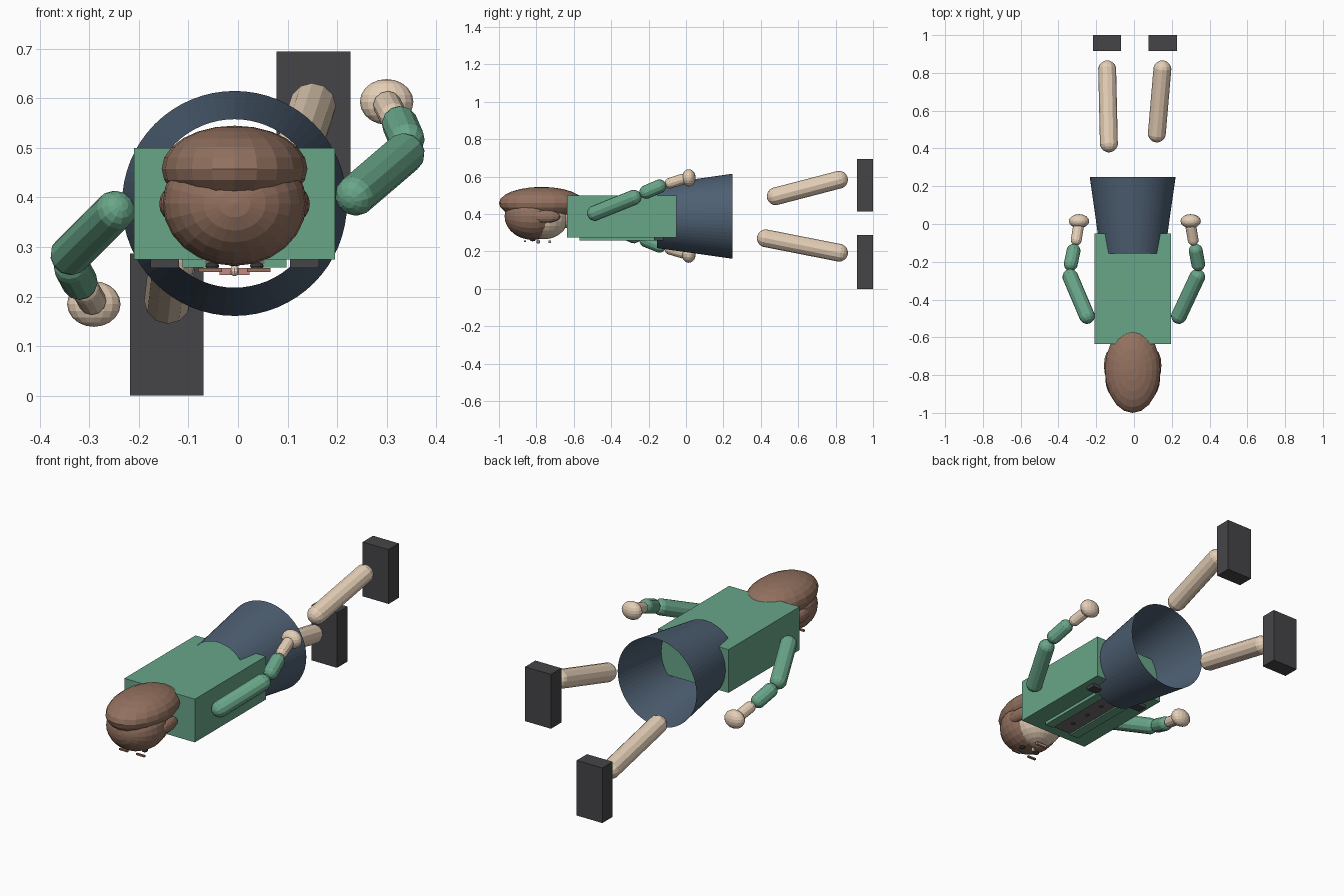
import bpy, bmesh
from mathutils import Vector, Matrix

if "Cube" in bpy.data.objects:
    bpy.data.objects.remove(bpy.data.objects["Cube"])


def mat(name, r, g, b):
    m = bpy.data.materials.new(name)
    m.diffuse_color = (r, g, b, 1)
    m.use_nodes = True
    m.node_tree.nodes["Principled BSDF"].inputs["Base Color"].default_value = m.diffuse_color
    return m


SKIN = mat("skin", 0.78, 0.62, 0.47)
HAIR = mat("hair", 0.29, 0.165, 0.115)
GREEN = mat("green", 0.14, 0.38, 0.25)
NAVY = mat("navy", 0.075, 0.115, 0.17)
DARK = mat("dark", 0.06, 0.06, 0.065)
GREY = mat("grey", 0.16, 0.15, 0.15)
PINK = mat("pink", 0.55, 0.25, 0.22)
CX = -0.007


def finish(bm, name, m):
    bmesh.ops.recalc_face_normals(bm, faces=bm.faces)
    me = bpy.data.meshes.new(name)
    bm.to_mesh(me)
    bm.free()
    me.materials.append(m)
    ob = bpy.data.objects.new(name, me)
    bpy.context.collection.objects.link(ob)
    return ob


def box(name, m, x, y, z):
    bm = bmesh.new()
    bmesh.ops.create_cube(bm, size=1)
    for v in bm.verts:
        v.co = Vector([(a + b) / 2 + (b - a) * c for (a, b), c in zip((x, y, z), v.co)])
    return finish(bm, name, m)


def ellipsoid(name, m, c, r, seg=16, rings=10, along_y=False):
    bm = bmesh.new()
    bmesh.ops.create_uvsphere(bm, u_segments=seg, v_segments=rings, radius=1)
    if along_y:
        bmesh.ops.rotate(bm, verts=bm.verts, matrix=Matrix.Rotation(1.5707963, 3, 'X'))
    for v in bm.verts:
        v.co = Vector([p + q * s for p, q, s in zip(c, v.co, r)])
    return finish(bm, name, m)


def capsule(name, m, a, b, r, seg=12):
    # odd ring count leaves an edge band that becomes the straight tube
    a, b = Vector(a), Vector(b)
    bm = bmesh.new()
    bmesh.ops.create_uvsphere(bm, u_segments=seg, v_segments=9, radius=r)
    rot = (b - a).to_track_quat('Z', 'Y')
    for v in bm.verts:
        v.co = (b if v.co.z > 0 else a) + rot @ v.co
    return finish(bm, name, m)


def tube(name, m, y0, r0, y1, r1, z, seg, caps):
    bm = bmesh.new()
    bmesh.ops.create_cone(bm, cap_ends=caps, segments=seg, radius1=r1, radius2=r0, depth=y1 - y0)
    bmesh.ops.rotate(bm, verts=bm.verts, matrix=Matrix.Rotation(1.5707963, 3, 'X'))
    bmesh.ops.translate(bm, verts=bm.verts, vec=(CX, (y0 + y1) / 2, z))
    return finish(bm, name, m)


# Torso and open skirt
box("torso", GREEN, (-0.21, 0.196), (-0.635, -0.05), (0.275, 0.50))
tube("skirt", NAVY, -0.155, 0.17, 0.248, 0.227, 0.388, 64, False)

# Jacket front: panel, buttons, lapels, pockets
box("shirt_panel", GREY, (CX - 0.06, CX + 0.06), (-0.57, -0.17), (0.266, 0.277))
for i, y in enumerate((-0.48, -0.37, -0.26)):
    ellipsoid(f"button_{i}", DARK, (CX, y, 0.265), (0.011, 0.011, 0.005), 10, 6)
for side, s in (("left", -1), ("right", 1)):
    xs = sorted((CX + s * 0.055, CX + s * 0.105))
    box(f"lapel_{side}", GREEN, xs, (-0.57, -0.17), (0.259, 0.277))
    xs = sorted((CX + s * 0.112, CX + s * 0.17))
    box(f"pocket_{side}", DARK, xs, (-0.17, -0.12), (0.258, 0.277))

# Head, neck and hair
ellipsoid("head", SKIN, (CX, -0.76, 0.388), (0.128, 0.135, 0.123), 24, 14)
tube("neck", SKIN, -0.69, 0.06, -0.62, 0.06, 0.385, 16, True)
ellipsoid("hair_cap", HAIR, (CX, -0.82, 0.388), (0.145, 0.15, 0.126), 24, 14, True)
ellipsoid("hair_back", HAIR, (CX, -0.772, 0.458), (0.147, 0.228, 0.087), 20, 12)

# Face details and side hair
ellipsoid("nose", SKIN, (CX, -0.79, 0.252), (0.01, 0.01, 0.011), 10, 6)
box("mouth", PINK, (CX - 0.03, CX + 0.03), (-0.735, -0.722), (0.244, 0.258))
for side, s in (("left", -1), ("right", 1)):
    ellipsoid(f"side_hair_{side}", HAIR, (CX + s * 0.125, -0.75, 0.387), (0.027, 0.08, 0.034), 12, 8)
    ellipsoid(f"eye_{side}", DARK, (CX + s * 0.045, -0.82, 0.262), (0.014, 0.016, 0.008), 12, 6)
    xs = sorted((CX + s * 0.025, CX + s * 0.073))
    box(f"brow_{side}", HAIR, xs, (-0.866, -0.855), (0.25, 0.258))

# Arms: upper arm, forearm, wrist, hand
ARMS = {
    "right": [(0.238, -0.487, 0.405), (0.335, -0.28, 0.488), (0.34, -0.212, 0.518), (0.327, -0.142, 0.548),
              (0.313, -0.085, 0.565), (0.302, -0.02, 0.586), (0.30, 0.015, 0.593)],
    "left": [(-0.249, -0.487, 0.372), (-0.337, -0.28, 0.285), (-0.335, -0.212, 0.258), (-0.32, -0.142, 0.23),
             (-0.306, -0.085, 0.211), (-0.295, -0.02, 0.192), (-0.291, 0.015, 0.185)],
}
for side, p in ARMS.items():
    capsule(f"upper_arm_{side}", GREEN, p[0], p[1], 0.042)
    capsule(f"forearm_{side}", GREEN, p[2], p[3], 0.037)
    capsule(f"wrist_{side}", SKIN, p[4], p[5], 0.029)
    ellipsoid(f"hand_{side}", SKIN, p[6], (0.054, 0.037, 0.046), 16, 10)

# Legs and shoes
capsule("leg_right", SKIN, (0.121, 0.48, 0.495), (0.15, 0.818, 0.583), 0.048)
capsule("leg_left", SKIN, (-0.133, 0.427, 0.27), (-0.142, 0.818, 0.193), 0.048)
box("shoe_right", DARK, (0.078, 0.227), (0.915, 1.0), (0.412, 0.695))
box("shoe_left", DARK, (-0.218, -0.07), (0.915, 1.0), (0.0, 0.287))
